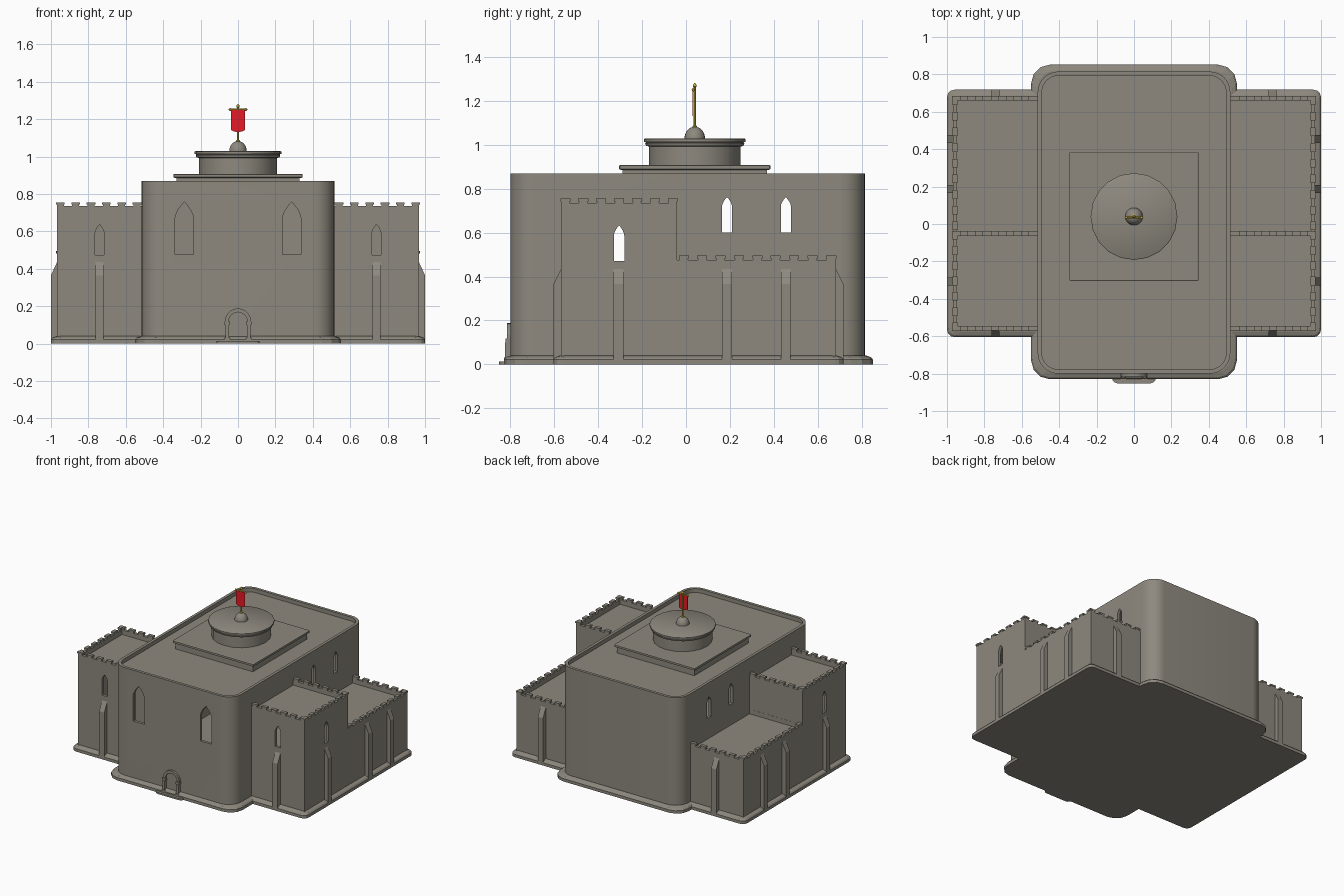
import bpy, bmesh
from math import sin, cos, pi
from mathutils import Vector

if "Cube" in bpy.data.objects:
    bpy.data.objects.remove(bpy.data.objects["Cube"])

def finish(name, bm, mirror=False, smooth=False, mat=None):
    bmesh.ops.recalc_face_normals(bm, faces=bm.faces)
    me = bpy.data.meshes.new(name)
    bm.to_mesh(me)
    bm.free()
    ob = bpy.data.objects.new(name, me)
    bpy.context.collection.objects.link(ob)
    if mat:
        me.materials.append(mat)
    if mirror:
        ob.modifiers.new("mirror", 'MIRROR').use_mirror_merge = False
    if smooth:
        select(ob)
        bpy.ops.object.shade_smooth_by_angle(angle=0.6)
    return ob

def select(ob):
    bpy.ops.object.select_all(action='DESELECT')
    ob.select_set(True)
    bpy.context.view_layer.objects.active = ob

def loft(bm, rings):
    vs = [[bm.verts.new(p) for p in r] for r in rings]
    n = len(vs[0])
    for a, b in zip(vs, vs[1:]):
        for i in range(n):
            bm.faces.new((a[i], a[(i+1) % n], b[(i+1) % n], b[i]))
    bm.faces.new(vs[0][::-1])
    bm.faces.new(vs[-1])

def prism(bm, pts, axis, a, b):
    """Extrude a 2D outline along x, y or z."""
    put = {'x': lambda p, t: (t, p[0], p[1]), 'y': lambda p, t: (p[0], t, p[1]),
           'z': lambda p, t: (p[0], p[1], t)}[axis]
    loft(bm, [[put(p, a) for p in pts], [put(p, b) for p in pts]])

def box(bm, x0, x1, y0, y1, z0, z1):
    prism(bm, [(x0, y0), (x1, y0), (x1, y1), (x0, y1)], 'z', z0, z1)

def rounded(x0, x1, y0, y1, r, seg):
    pts = []
    for k, (cx, cy) in enumerate([(x1-r, y1-r), (x0+r, y1-r), (x0+r, y0+r), (x1-r, y0+r)]):
        for i in range(seg+1):
            t = (k + i/seg)*pi/2
            pts.append((cx + r*cos(t), cy + r*sin(t)))
    return pts

def stack(bm, x0, x1, y0, y1, r, seg, levels):
    """Rounded rectangle with (z, inset) levels."""
    loft(bm, [[(x, y, z) for x, y in rounded(x0+d, x1-d, y0+d, y1-d, r, seg)] for z, d in levels])

def lancet(c, w, z0, zs, z1, n=4):
    """Pointed window outline."""
    h = w/2
    arc = [(h*(1-(i/n)**1.7), zs+(z1-zs)*i/n) for i in range(n)]
    return ([(c-h, z0), (c+h, z0)] + [(c+x, z) for x, z in arc] + [(c, z1)]
            + [(c-x, z) for x, z in arc[::-1]])

def cut(ob, build):
    bm = bmesh.new()
    build(bm)
    c = finish("cutter", bm)
    c.hide_render = True
    m = ob.modifiers.new("cut", 'BOOLEAN')
    m.object, m.operation, m.solver = c, 'DIFFERENCE', 'EXACT'
    select(ob)
    bpy.ops.object.modifier_apply(modifier=m.name)
    bpy.data.objects.remove(c)

def lathe(name, prof, n, y, mat=None, smooth=True):
    bm = bmesh.new()
    loft(bm, [[(r*cos(2*pi*i/n), y + r*sin(2*pi*i/n), z) for i in range(n)] for r, z in prof])
    return finish(name, bm, smooth=smooth, mat=mat)

def colour(name, c):
    m = bpy.data.materials.new(name)
    m.diffuse_color = (*c, 1)
    m.use_nodes = True
    m.node_tree.nodes["Principled BSDF"].inputs["Base Color"].default_value = m.diffuse_color
    return m

STONE = colour("stone", (0.27, 0.25, 0.21))
RED = colour("red_cloth", (0.8, 0.01, 0.02))
GOLD = colour("gold", (0.55, 0.42, 0.03))
CY = 0.04

# Main hall: hollow, with sunken roof and window openings
bm = bmesh.new()
stack(bm, -.515, .515, -.80, .815, .11, 8, [(0, 0), (.87, 0)])
hall = finish("main_hall", bm, mat=STONE)
cut(hall, lambda b: stack(b, -.493, .493, -.778, .793, .09, 8, [(.84, 0), (.95, 0)]))
cut(hall, lambda b: stack(b, -.493, .493, -.778, .793, .09, 8, [(.045, 0), (.81, 0)]))
cut(hall, lambda b: box(b, -.6, .6, -.545, -.07, .05, .67))
for y in (.187, .455):
    cut(hall, lambda b: prism(b, lancet(y, .046, .6, .72, .762), 'x', -.7, .7))
for x in (-.287, .287):
    cut(hall, lambda b: prism(b, lancet(x, .098, .477, .67, .757, 6), 'y', -.9, -.7))
select(hall)
bpy.ops.object.shade_smooth_by_angle(angle=0.5)

# Tall front wings, hollow with lancet windows
bm = bmesh.new()
box(bm, .505, .968, -.57, -.04, 0, .735)
tall = finish("tall_wing", bm, mat=STONE)
cut(tall, lambda b: box(b, .4, .946, -.548, -.062, .70, .8))
cut(tall, lambda b: box(b, .4, .946, -.548, -.062, .045, .675))
cut(tall, lambda b: prism(b, lancet(.74, .048, .475, .59, .637), 'y', -.7, -.5))
cut(tall, lambda b: prism(b, lancet(-.305, .048, .47, .585, .634), 'x', .9, 1.1))
tall.modifiers.new("mirror", 'MIRROR')

# Low rear wings with sunken terrace
bm = bmesh.new()
box(bm, .505, .968, -.045, .683, 0, .475)
low = finish("low_wing", bm, mat=STONE)
cut(low, lambda b: box(b, .4, .946, -.039, .661, .44, .6))
low.modifiers.new("mirror", 'MIRROR')

# Battlements
bm = bmesh.new()
def battlements(p, q, z, n):
    p, q = Vector(p), Vector(q)
    along_x = abs(q.x-p.x) > abs(q.y-p.y)
    for i in range(n):
        c = p.lerp(q, i/(n-1))
        for w, t, a, e in ((.019, .011, -.002, .01), (.023, .013, .008, .02)):
            hx, hy = (w, t) if along_x else (t, w)
            box(bm, c.x-hx, c.x+hx, c.y-hy, c.y+hy, z+a, z+e)
battlements((.54, -.559), (.95, -.559), .735, 6)
battlements((.54, -.051), (.95, -.051), .735, 6)
battlements((.957, -.55), (.957, -.06), .735, 7)
battlements((.957, -.01), (.957, .66), .475, 9)
battlements((.54, .672), (.95, .672), .475, 6)
finish("battlements", bm, mirror=True, mat=STONE)

# Sloped buttresses on wing sides, fronts and backs
bm = bmesh.new()
for y in (-.308, .187, .455):
    prism(bm, [(.96, 0), (1, 0), (1, .365), (.968, .435), (.96, .435)], 'y', y-.022, y+.022)
for s, y in ((-1, -.57), (1, .683)):
    prism(bm, [(y-s*.008, 0), (y+s*.035, 0), (y+s*.035, .365), (y, .435), (y-s*.008, .435)],
          'x', .74-.022, .74+.022)
finish("buttresses", bm, mirror=True, mat=STONE)

# Plinths
for name, dims, r in (("hall_plinth", (-.55, .55, -.83, .852), .1), ("wing_plinth", (-1, 1, -.605, .718), .04)):
    bm = bmesh.new()
    stack(bm, *dims, r, 3, [(0, 0), (.022, 0), (.032, .008), (.04, .03)])
    finish(name, bm, mat=STONE)

# Roof platform with overhanging slab
bm = bmesh.new()
box(bm, -.33, .33, CY-.33, CY+.33, .83, .892)
stack(bm, -.345, .345, CY-.345, CY+.345, .004, 1, [(.885, .01), (.89, 0), (.905, 0), (.908, .006)])
finish("roof_platform", bm, mat=STONE)

# Drum, cornice and small dome
lathe("drum", [(.208, .9), (.208, .993), (.222, .995), (.226, 1.008), (.222, 1.012), (.232, 1.014),
               (.232, 1.026), (.226, 1.03)], 20, CY, STONE)
lathe("dome", [(.047*cos(t*pi/18), 1.028 + .055*sin(t*pi/18)) for t in range(9)], 20, CY, STONE)

# Banner pole with finials, crossbar and cloth
lathe("banner_pole", [(.011, 1.075), (.011, 1.086), (.005, 1.09), (.005, 1.262), (.009, 1.266),
                      (.009, 1.272), (.002, 1.282)], 10, CY, GOLD)
bm = bmesh.new()
prism(bm, [(CY-.006+.005*cos(i*pi/4), 1.252+.005*sin(i*pi/4)) for i in range(8)], 'x', -.042, .042)
for s in (-1, 1):
    ret = bmesh.ops.create_uvsphere(bm, u_segments=8, v_segments=6, radius=.008)
    bmesh.ops.translate(bm, verts=ret['verts'], vec=(s*.042, CY-.006, 1.252))
finish("banner_crossbar", bm, smooth=True, mat=GOLD)
bm = bmesh.new()
N = 8
xs = [-.037 + .074*i/N for i in range(N+1)]
prism(bm, [(x, 1.248) for x in xs] + [(x, 1.131 + 8*x*x) for x in xs[::-1]], 'y', CY-.01, CY-.007)
finish("banner_cloth", bm, mat=RED)

# Doorway: step, door, columns and round arch
bm = bmesh.new()
stack(bm, -.118, .118, -.852, -.75, .03, 3, [(0, 0), (.012, 0)])
for s in (-1, 1):
    box(bm, s*.058-.01, s*.058+.01, -.825, -.79, .01, .1)
    box(bm, s*.058-.014, s*.058+.014, -.83, -.79, .01, .03)
    box(bm, s*.058-.014, s*.058+.014, -.822, -.79, .1, .118)
A = [i*pi/12 for i in range(13)]
prism(bm, [(.07*cos(t), .118+.07*sin(t)) for t in A] + [(.05*cos(t), .118+.05*sin(t)) for t in A[::-1]],
      'y', -.816, -.79)
finish("door_surround", bm, mat=STONE)
bm = bmesh.new()
prism(bm, [(-.05, .01), (.05, .01)] + [(.05*cos(t), .118+.05*sin(t)) for t in A], 'y', -.834, -.79)
bm.free()
bm = bmesh.new()
prism(bm, [(-.052, .01), (.052, .01)] + [(.051*cos(t), .118+.051*sin(t)) for t in A], 'y', -.804, -.79)
finish("door", bm, mat=STONE)
